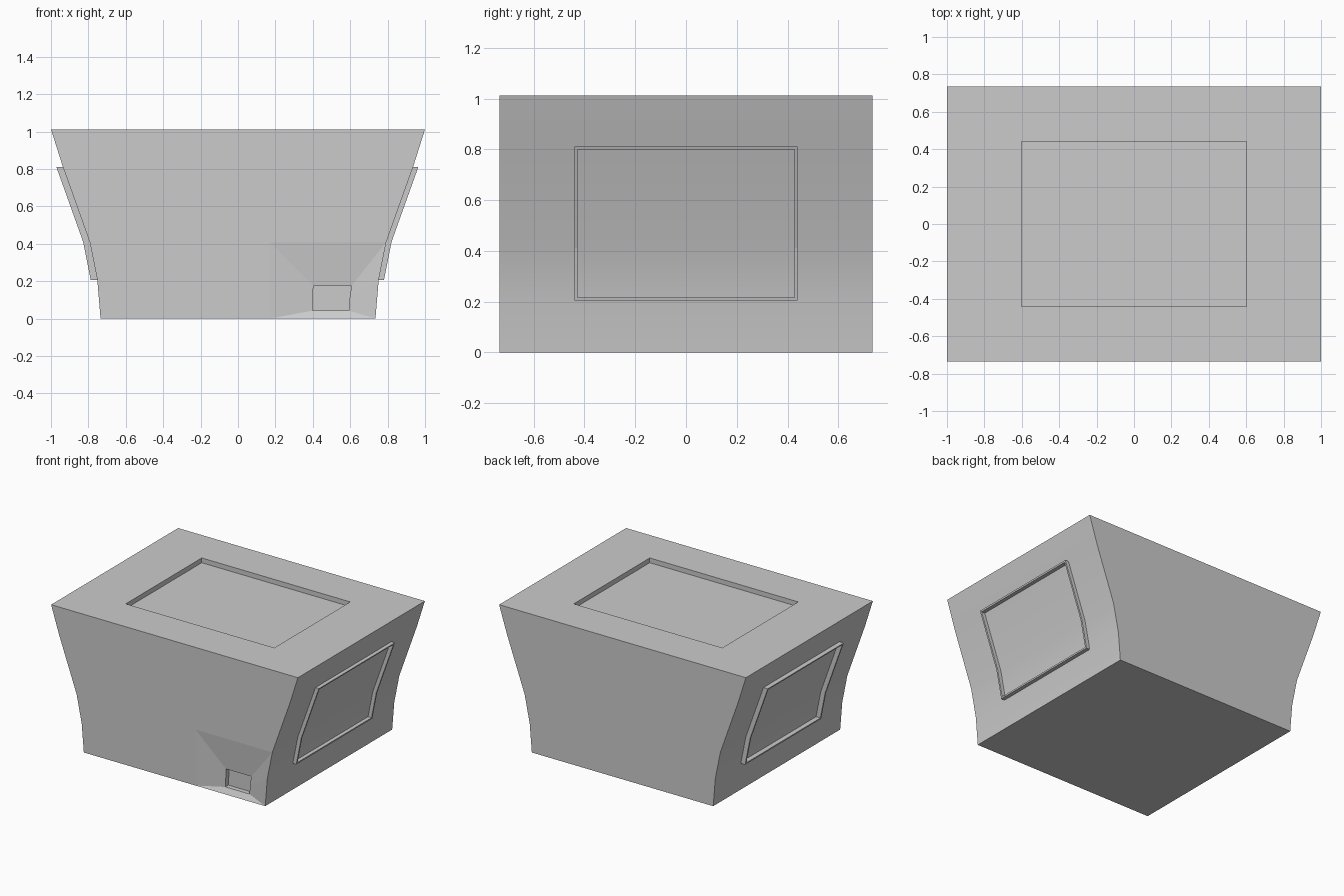
import bpy, bmesh

if "Cube" in bpy.data.objects:
    bpy.data.objects.remove(bpy.data.objects["Cube"])

HALF_Y, TOP = 0.735, 1.012
# half width of the flared body at each height
PROFILE = [(0.735, 0.0), (0.752, 0.205), (0.793, 0.41), (0.936, 0.81), (1.0, TOP)]


def half_width(z):
    for (x0, z0), (x1, z1) in zip(PROFILE, PROFILE[1:]):
        if z <= z1 + 1e-6:
            return x0 + (x1 - x0) * (z - z0) / (z1 - z0)


def finish(bm, name):
    bmesh.ops.remove_doubles(bm, verts=bm.verts, dist=1e-5)
    bmesh.ops.recalc_face_normals(bm, faces=bm.faces)
    mesh = bpy.data.meshes.new(name)
    bm.to_mesh(mesh)
    bm.free()
    obj = bpy.data.objects.new(name, mesh)
    bpy.context.collection.objects.link(obj)
    return obj


def add_face(bm, points, smooth=False):
    face = bm.faces.new([bm.verts.new(p) for p in points])
    face.smooth = smooth


def bridge(bm, a, b):
    for i in range(len(a)):
        j = (i + 1) % len(a)
        add_face(bm, [a[i], a[j], b[j], b[i]])


def rect(hx, hy, z):
    return [(-hx, -hy, z), (hx, -hy, z), (hx, hy, z), (-hx, hy, z)]


def build_body():
    bm = bmesh.new()
    # curved sides
    for s in (-1, 1):
        for (x0, z0), (x1, z1) in zip(PROFILE, PROFILE[1:]):
            add_face(bm, [(s * x0, -HALF_Y, z0), (s * x0, HALF_Y, z0),
                          (s * x1, HALF_Y, z1), (s * x1, -HALF_Y, z1)], True)
    left = [(-x, z) for x, z in reversed(PROFILE)]
    cell_x, cell_z = 0.17, PROFILE[2][1]
    # back, and front with an open lower corner cell
    add_face(bm, [(x, HALF_Y, z) for x, z in PROFILE + left])
    front = [(cell_x, 0), (cell_x, cell_z)] + PROFILE[2:] + left
    add_face(bm, [(x, -HALF_Y, z) for x, z in front])
    # underside
    w = PROFILE[0][0]
    add_face(bm, [(-w, -HALF_Y, 0), (cell_x, -HALF_Y, 0), (w, -HALF_Y, 0),
                  (w, HALF_Y, 0), (-w, HALF_Y, 0)])
    # lid with shallow rectangular recess
    rim, floor = rect(0.602, 0.44, TOP), rect(0.602, 0.44, TOP - 0.035)
    bridge(bm, rect(1.0, HALF_Y, TOP), rim)
    bridge(bm, rim, floor)
    add_face(bm, floor)
    # funnel-shaped dent with a small socket in the front corner
    outer = [(cell_x, 0), PROFILE[0], PROFILE[1], PROFILE[2], (cell_x, cell_z)]
    inner = [(0.397, 0.042), (0.593, 0.042), (0.597, 0.11), (0.607, 0.175), (0.403, 0.175)]
    layers = [[(x, -HALF_Y + d, z) for x, z in pts]
              for pts, d in ((outer, 0), (inner, 0.022), (inner, 0.057))]
    bridge(bm, layers[0], layers[1])
    bridge(bm, layers[1], layers[2])
    add_face(bm, layers[2])
    finish(bm, "body")


def build_side_frame(name, s, depth):
    # thin raised border following the curved side
    bm = bmesh.new()
    ys = [-0.44, -0.428, 0.428, 0.44]
    zs = [0.205, 0.216, 0.41, 0.799, 0.81]
    for i in range(3):
        for j in range(4):
            if i == 1 and j in (1, 2):
                continue
            add_face(bm, [(s * half_width(z), y, z) for y, z in
                          ((ys[i], zs[j]), (ys[i + 1], zs[j]),
                           (ys[i + 1], zs[j + 1]), (ys[i], zs[j + 1]))])
    bmesh.ops.remove_doubles(bm, verts=bm.verts, dist=1e-5)
    out = bmesh.ops.extrude_face_region(bm, geom=bm.faces[:])
    moved = [g for g in out["geom"] if isinstance(g, bmesh.types.BMVert)]
    bmesh.ops.translate(bm, verts=moved, vec=(s * depth, 0, 0))
    finish(bm, name)


build_body()
build_side_frame("right_side_frame", 1, 0.028)
build_side_frame("left_side_frame", -1, 0.035)
